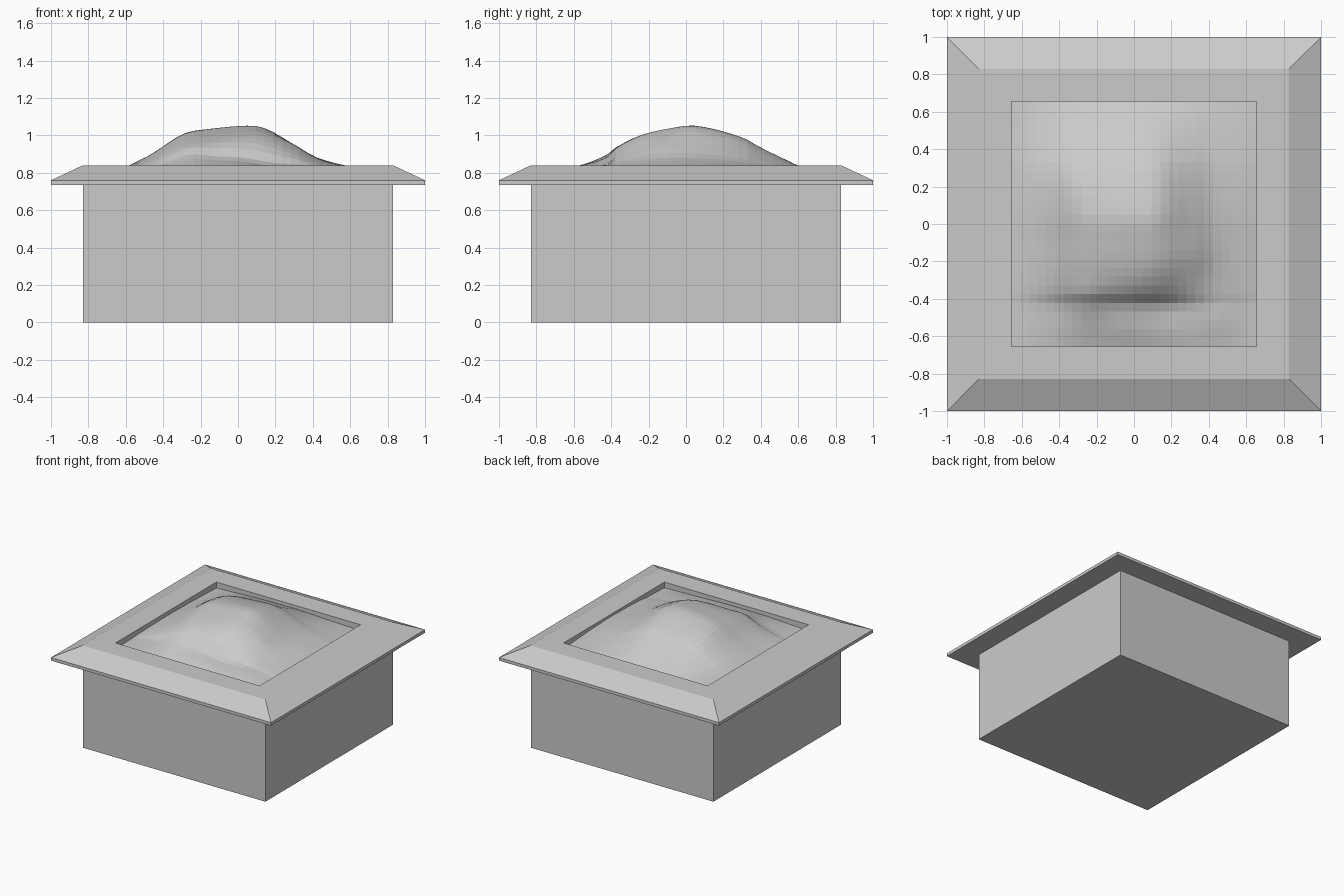
import bpy, bmesh
from math import exp

if "Cube" in bpy.data.objects:
    bpy.data.objects.remove(bpy.data.objects["Cube"])


def finish(bm, name):
    bmesh.ops.recalc_face_normals(bm, faces=bm.faces)
    mesh = bpy.data.meshes.new(name)
    bm.to_mesh(mesh)
    bm.free()
    obj = bpy.data.objects.new(name, mesh)
    bpy.context.collection.objects.link(obj)
    return obj


def square_lathe(name, profile):
    """Stack of square rings (half width, z), capped at both ends."""
    bm = bmesh.new()
    rings = [[bm.verts.new((sx * r, sy * r, z))
              for sx, sy in ((-1, -1), (1, -1), (1, 1), (-1, 1))]
             for r, z in profile]
    for a, b in zip(rings, rings[1:]):
        for i in range(4):
            j = (i + 1) % 4
            bm.faces.new((a[i], a[j], b[j], b[i]))
    bm.faces.new(rings[0])
    bm.faces.new(rings[-1])
    return finish(bm, name)


def curve(points, t):
    """Smoothly interpolated profile (cubic Hermite)."""
    n = len(points)

    def slope(i):
        a, b = points[max(i - 1, 0)], points[min(i + 1, n - 1)]
        return (b[1] - a[1]) / (b[0] - a[0])

    for i in range(n - 1):
        (x0, y0), (x1, y1) = points[i], points[i + 1]
        if t <= x1 or i == n - 2:
            w = x1 - x0
            u = (t - x0) / w
            return ((2*u**3 - 3*u**2 + 1) * y0 + (u**3 - 2*u**2 + u) * w * slope(i)
                    + (3*u**2 - 2*u**3) * y1 + (u**3 - u**2) * w * slope(i + 1))


# Planter: box body, overhanging bevelled rim and recessed opening
square_lathe("planter_box", [
    (0.83, 0), (0.83, 0.735), (1.0, 0.735), (1.0, 0.76),
    (0.83, 0.84), (0.655, 0.84), (0.655, 0.755)])

# Soil: heaped mound following the front and side outlines
HALF, BASE, PEAK, N = 0.655, 0.79, 1.052, 28
ALONG_X = [(-0.66, 0.805), (-0.58, 0.84), (-0.45, 0.905), (-0.3, 1.0), (-0.2, 1.027),
           (0.07, 1.052), (0.16, 1.03), (0.3, 0.945), (0.42, 0.88), (0.66, 0.82)]
ALONG_Y = [(-0.66, 0.81), (-0.56, 0.845), (-0.43, 0.885), (-0.36, 0.95), (-0.25, 1.0),
           (-0.1, 1.035), (0.05, 1.052), (0.3, 0.99), (0.4, 0.935), (0.66, 0.81)]
# x, y, height, radius of small lumps and dips
LUMPS = [(-0.25, -0.42, 0.02, 0.1), (0.15, -0.43, -0.025, 0.13), (0.45, -0.5, 0.015, 0.12),
         (0.3, -0.15, 0.02, 0.13), (-0.35, 0.2, 0.015, 0.15)]


def soil_height(x, y):
    h = (curve(ALONG_X, x) - BASE) * (curve(ALONG_Y, y) - BASE) / (PEAK - BASE)
    h += sum(k * exp(-((x - a)**2 + (y - b)**2) / r**2) for a, b, k, r in LUMPS)
    return BASE + h


bm = bmesh.new()
bmesh.ops.create_grid(bm, x_segments=N, y_segments=N, size=HALF)
for v in bm.verts:
    v.co.z = soil_height(v.co.x, v.co.y)
soil = finish(bm, "soil_mound")
if soil.data.polygons[0].normal.z < 0:
    soil.data.flip_normals()
